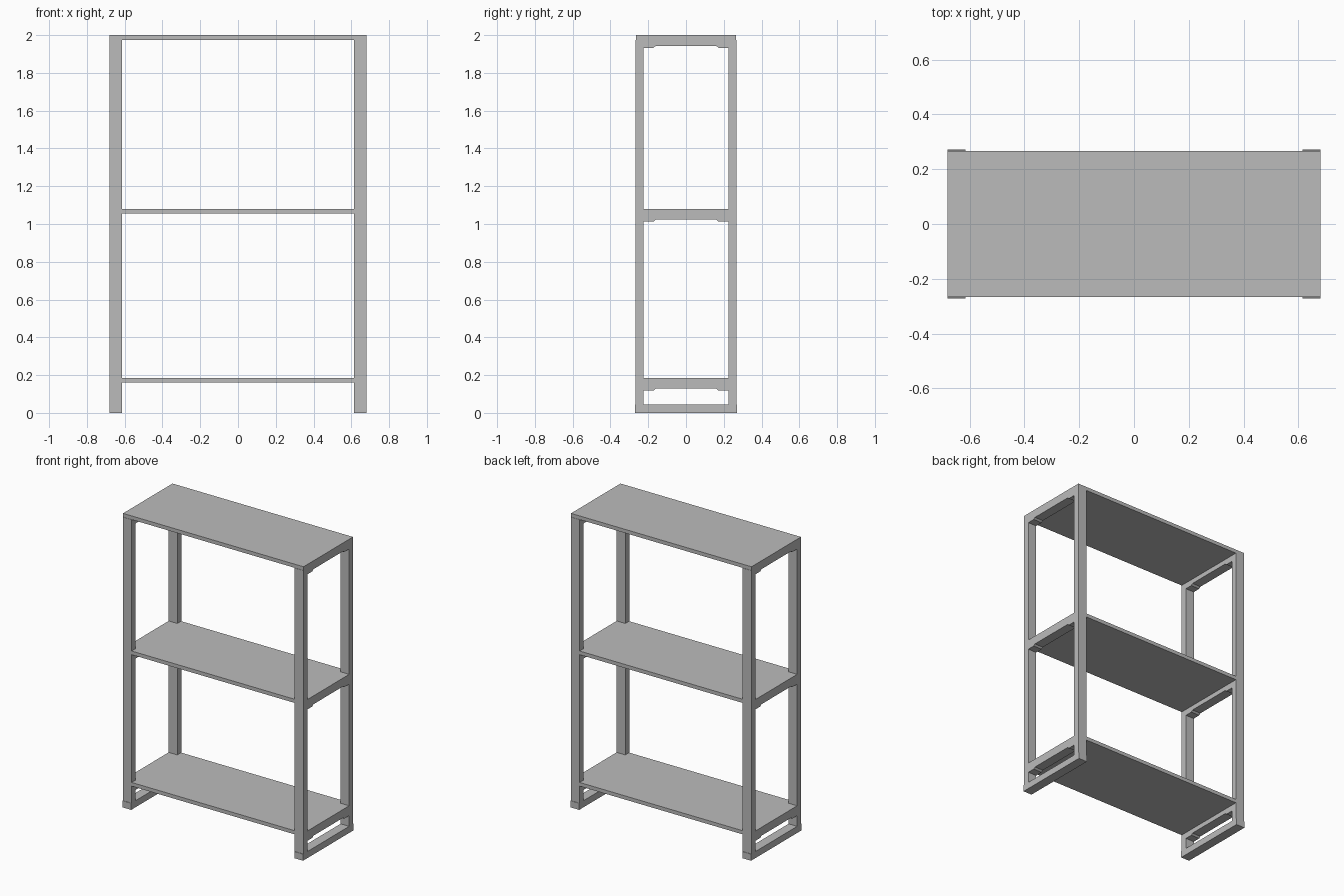
import bpy
import bmesh

cube = bpy.data.objects.get("Cube")
if cube:
    bpy.data.objects.remove(cube, do_unlink=True)

grey = bpy.data.materials.new("grey_metal")
grey.use_nodes = True
colour = (0.5, 0.5, 0.5, 1)
grey.diffuse_color = colour
grey.node_tree.nodes["Principled BSDF"].inputs["Base Color"].default_value = colour

# Shared dimensions
X_IN, X_OUT = 0.615, 0.68      # side frame, inner and outer
Y_IN, Y_OUT = 0.225, 0.268     # posts, inner and outer
SHELF_Y = 0.266
FOOT_H, THICK = 0.045, 0.025


def extrude(name, outline, direction, place):
    """Extrude a flat outline; place() maps its 2D points into space."""
    bm = bmesh.new()
    face = bm.faces.new([bm.verts.new(place(a, b)) for a, b in outline])
    grown = bmesh.ops.extrude_face_region(bm, geom=[face])["geom"]
    bmesh.ops.translate(bm, vec=direction,
                        verts=[g for g in grown if isinstance(g, bmesh.types.BMVert)])
    bmesh.ops.recalc_face_normals(bm, faces=bm.faces)
    mesh = bpy.data.meshes.new(name)
    bm.to_mesh(mesh)
    bm.free()
    mesh.materials.append(grey)
    obj = bpy.data.objects.new(name, mesh)
    bpy.context.collection.objects.link(obj)
    return obj


def box(name, x0, x1, y0, y1, z0, z1):
    outline = [(x0, y0), (x1, y0), (x1, y1), (x0, y1)]
    return extrude(name, outline, (0, 0, z1 - z0), lambda a, b: (a, b, z0))


def shelf(name, top):
    # Board notched at the corners to fit between the posts
    quarter = [(X_OUT, Y_IN), (X_IN, Y_IN), (X_IN, SHELF_Y)]
    half = quarter + [(-x, y) for x, y in reversed(quarter)]
    outline = half + [(x, -y) for x, y in reversed(half)]
    extrude(name, outline, (0, 0, THICK), lambda a, b: (a, b, top - THICK))


def rail(name, x0, top):
    # Side rail with a lowered, chamfered tab at each end
    high, low = top - 0.057, top - 0.067
    right = [(0.16, high), (0.172, low), (Y_IN, low), (Y_IN, top - THICK)]
    outline = right + [(-y, z) for y, z in reversed(right)]
    extrude(name, outline, (X_OUT - X_IN, 0, 0), lambda a, b: (x0, a, b))


# Shelves
levels = {"lower": 0.185, "middle": 1.08, "top": 2.0}
shelf("lower_shelf", levels["lower"])
shelf("middle_shelf", levels["middle"])
box("top_shelf", -X_OUT, X_OUT, -SHELF_Y, SHELF_Y, 2.0 - THICK, 2.0)

# Side frames: foot, two posts and a rail under each shelf
for side, x0 in (("left", X_IN), ("right", -X_OUT)):
    x1 = x0 + X_OUT - X_IN
    box(side + "_foot", x0, x1, -0.271, 0.271, 0, FOOT_H)
    box(side + "_front_post", x0, x1, -Y_OUT, -Y_IN, FOOT_H, 2.0 - THICK)
    box(side + "_back_post", x0, x1, Y_IN, Y_OUT, FOOT_H, 2.0 - THICK)
    for level, top in levels.items():
        rail(f"{side}_{level}_rail", x0, top)
